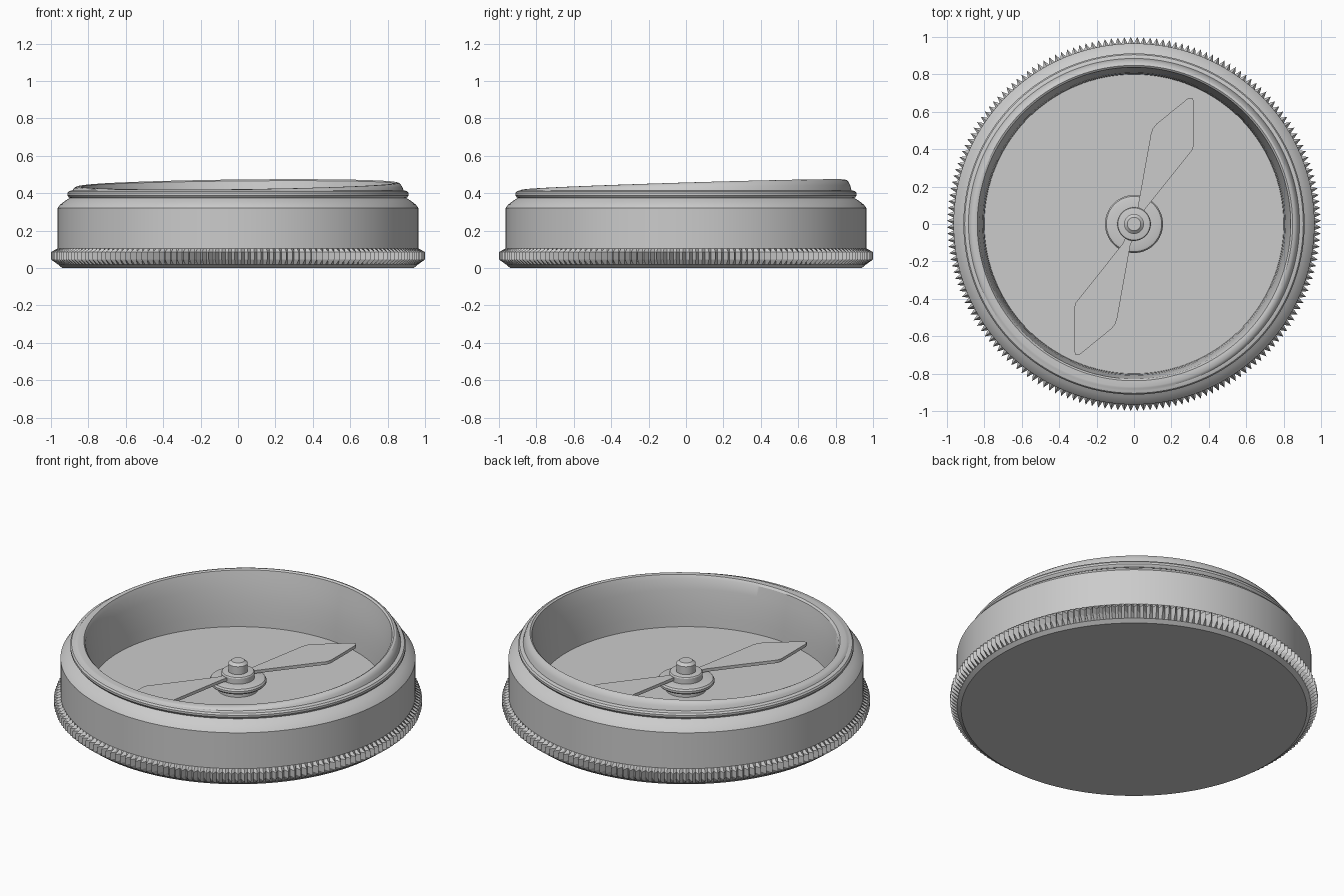
import bpy
import bmesh
from math import sin, cos, pi, radians
from mathutils import Vector

cube = bpy.data.objects.get("Cube")
if cube:
    bpy.data.objects.remove(cube, do_unlink=True)

TEETH = 180
RIM_BASE = 0.418


def finish(name, bm, angle=30):
    bmesh.ops.recalc_face_normals(bm, faces=bm.faces)
    mesh = bpy.data.meshes.new(name)
    bm.to_mesh(mesh)
    bm.free()
    obj = bpy.data.objects.new(name, mesh)
    bpy.context.collection.objects.link(obj)
    bpy.ops.object.select_all(action='DESELECT')
    obj.select_set(True)
    bpy.context.view_layer.objects.active = obj
    bpy.ops.object.shade_smooth_by_angle(angle=radians(angle))
    return obj


def lathe(name, profile, segments):
    """Spin (radius, z[, tooth height]) points; the rim above RIM_BASE is slanted."""
    bm = bmesh.new()
    rings = []
    for r, z, *tooth in profile:
        ring = []
        for i in range(segments):
            a = 2 * pi * i / segments
            rad = r + (tooth[0] if tooth and i % 2 else 0)
            x, y = rad * cos(a), rad * sin(a)
            slant = max(z - RIM_BASE, 0) * (0.4 * x + 1.05 * y)
            ring.append(bm.verts.new((x, y, z + slant)))
        rings.append(ring)
    for low, high in zip(rings, rings[1:]):
        for i in range(segments):
            j = (i + 1) % segments
            bm.faces.new((low[i], low[j], high[j], high[i]))
    bm.faces.new(rings[0])
    bm.faces.new(rings[-1])
    return finish(name, bm)


# Case: toothed base, straight wall, shoulder, bead, slanted rim, bowl
case_profile = [
    (0.94, 0.0), (0.962, 0.018),
    (0.965, 0.045, 0.035), (0.965, 0.085, 0.035), (0.965, 0.105),
    (0.965, 0.32), (0.951, 0.338), (0.926, 0.358), (0.9, 0.374),
    (0.905, 0.378), (0.912, 0.388), (0.912, 0.4), (0.905, 0.41), (0.893, 0.414),
    (0.885, 0.415), (0.878, 0.43), (0.87, 0.439), (0.86, 0.445),
    (0.848, 0.447), (0.838, 0.443),
    (0.828, 0.41), (0.818, 0.35), (0.809, 0.28), (0.803, 0.2), (0.8, 0.134),
]
lathe("compass_case", case_profile, TEETH * 2)

# Bearing disc on a short stem rising from the bowl floor
lathe("bearing_disc", [(0.11, 0.13), (0.11, 0.165), (0.145, 0.168), (0.155, 0.178),
                       (0.155, 0.19), (0.148, 0.2), (0.135, 0.204), (0.08, 0.204),
                       (0.08, 0.22)], 64)

# Collar and pivot pin
lathe("pivot_collar", [(0.09, 0.2), (0.09, 0.236), (0.086, 0.242), (0.078, 0.244)], 48)
lathe("pivot_pin", [(0.053, 0.235), (0.053, 0.291), (0.036, 0.306)], 48)

# Needle: half outline repeated by a half turn, then extruded
half = [(0.06, 0.08), (0.295, 0.375), (0.312, 0.395), (0.32, 0.425), (0.32, 0.655),
        (0.312, 0.675), (0.29, 0.673), (0.12, 0.535), (0.1, 0.51), (0.09, 0.48),
        (0.02, 0.09)]
outline = half + [(-x, -y - 0.025) for x, y in half]
bm = bmesh.new()
face = bm.faces.new([bm.verts.new((x, y, 0.212)) for x, y in outline])
extruded = bmesh.ops.extrude_face_region(bm, geom=[face])
top = [v for v in extruded["geom"] if isinstance(v, bmesh.types.BMVert)]
bmesh.ops.translate(bm, verts=top, vec=Vector((0, 0, 0.018)))
finish("needle", bm)
